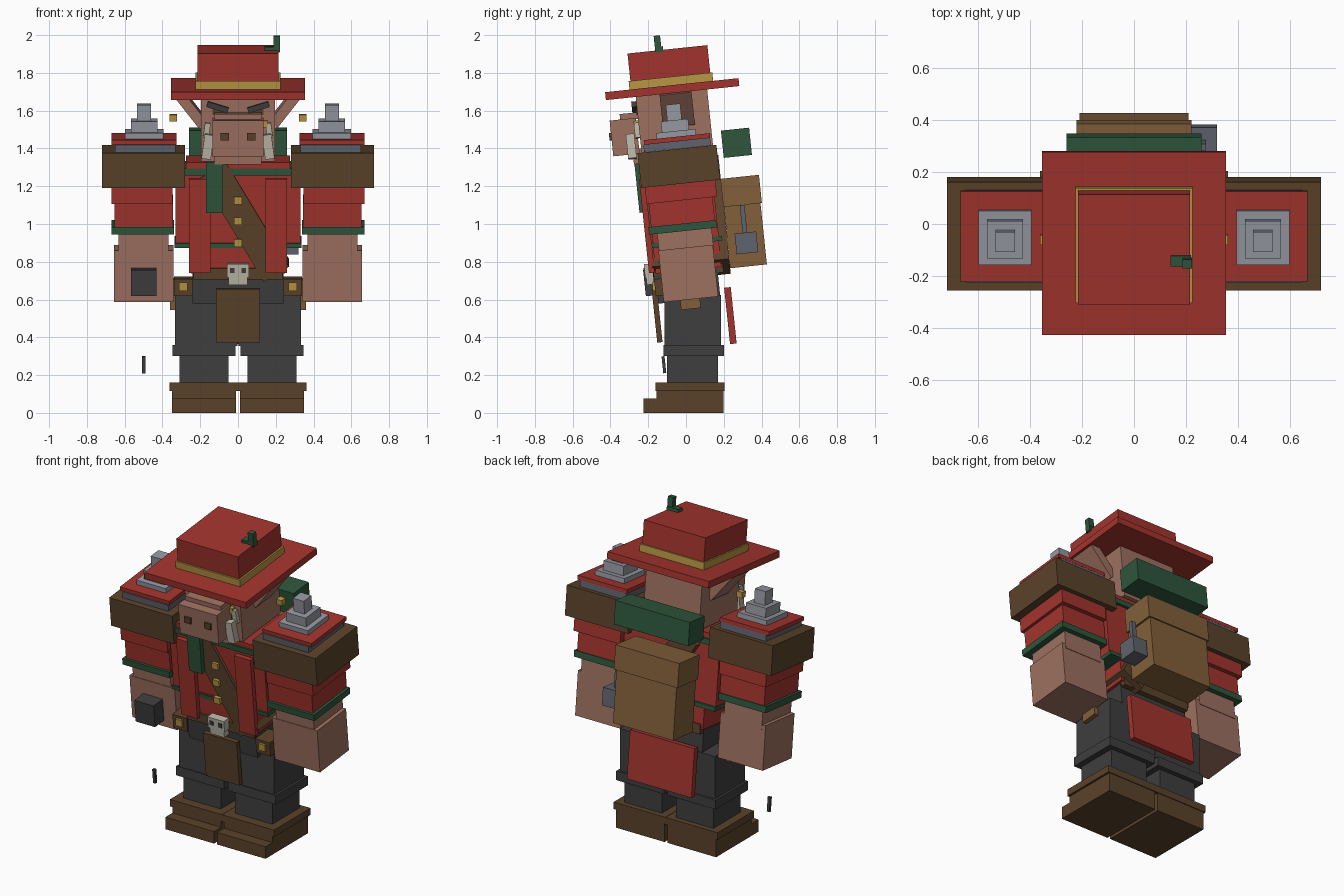
import bpy, bmesh, math
from mathutils import Matrix, Vector


def material(name, rgb):
    m = bpy.data.materials.new(name)
    lin = [((c / 255 + 0.055) / 1.055) ** 2.4 for c in rgb]
    m.diffuse_color = (*lin, 1)
    return m


RED = material("red cloth", (162, 52, 46))
BROWN = material("brown leather", (90, 66, 42))
GREEN = material("green cloth", (46, 86, 60))
SKIN = material("skin", (158, 113, 97))
DARK = material("charcoal", (62, 62, 62))
GOLD = material("gold", (184, 150, 68))
TAN = material("tan leather", (130, 96, 58))
STEEL = material("steel", (150, 152, 161))
IRON = material("dark iron", (96, 99, 110))
BONE = material("bone", (188, 182, 166))
LEAN = 6  # forward lean of the upper body, degrees


def box(name, mat, c, s, lean=LEAN, roll=0):
    """Box at centre c with size s, rolled about y then leaned forward about x."""
    rot = Matrix.Rotation(math.radians(lean), 4, 'X') @ Matrix.Rotation(math.radians(roll), 4, 'Y')
    bm = bmesh.new()
    bmesh.ops.create_cube(bm, size=1, matrix=Matrix.Diagonal((*s, 1)))
    me = bpy.data.meshes.new(name)
    bm.to_mesh(me)
    bm.free()
    me.materials.append(mat)
    ob = bpy.data.objects.new(name, me)
    ob.matrix_world = Matrix.Translation(Vector(c)) @ rot
    bpy.context.collection.objects.link(ob)


def pair(name, mat, c, s, lean=LEAN, roll=0):
    """Left and right copies mirrored over x = 0."""
    for side, k in (("right", 1), ("left", -1)):
        box(f"{name}_{side}", mat, (k * c[0], c[1], c[2]), s, lean, k * roll)


# Boots and legs (upright)
pair("boot", BROWN, (0.18, 0.022, 0.06), (0.34, 0.355, 0.12), 0)
pair("boot_toe", BROWN, (0.18, -0.18, 0.038), (0.34, 0.09, 0.076), 0)
pair("boot_cuff", BROWN, (0.182, 0.022, 0.138), (0.362, 0.365, 0.044), 0)
pair("shin", DARK, (0.18, 0.035, 0.23), (0.26, 0.27, 0.16), 0)
pair("knee_cuff", DARK, (0.18, 0.04, 0.33), (0.335, 0.32, 0.058), 0)
pair("thigh", DARK, (0.168, 0.035, 0.49), (0.33, 0.3, 0.27), 0)
box("pelvis", DARK, (0, 0.01, 0.67), (0.48, 0.33, 0.15))

# Torso
box("lower_torso", RED, (0, 0.005, 0.84), (0.5, 0.35, 0.17))
box("upper_torso", RED, (0, -0.02, 1.1), (0.66, 0.35, 0.38))
box("waist_trim", GREEN, (0, 0.005, 0.905), (0.67, 0.375, 0.025))
box("collar_trim", GREEN, (0, -0.04, 1.295), (0.64, 0.38, 0.035))
box("collar", RED, (0, -0.045, 1.325), (0.55, 0.36, 0.04))
box("belt", BROWN, (0, 0.012, 0.755), (0.47, 0.37, 0.06))
pair("lapel", RED, (0.203, -0.207, 0.99), (0.113, 0.03, 0.5))
box("bandolier", BROWN, (0.037, 0.0, 1.03), (0.155, 0.41, 0.645), LEAN, -31)
for i, (y, z) in enumerate(((-0.22, 1.125), (-0.21, 1.015), (-0.2, 0.9))):
    box(f"button_{i + 1}", GOLD, (0, y, z), (0.043, 0.025, 0.04))
box("scarf_tail", GREEN, (-0.125, -0.245, 1.195), (0.09, 0.03, 0.27))

# Hip gear
box("front_flap", BROWN, (0, -0.153, 0.515), (0.235, 0.028, 0.285))
box("coat_tail", RED, (0, 0.235, 0.515), (0.45, 0.035, 0.3))
box("skull_buckle", BONE, (0, -0.195, 0.755), (0.115, 0.05, 0.07))
box("skull_jaw", BONE, (0, -0.187, 0.702), (0.1, 0.045, 0.045))
pair("skull_eye", DARK, (0.03, -0.221, 0.754), (0.024, 0.008, 0.026))
pair("hip_pouch", BROWN, (0.29, -0.1, 0.67), (0.1, 0.13, 0.09))
pair("pouch_clasp", GOLD, (0.29, -0.17, 0.668), (0.045, 0.015, 0.045))
pair("side_pouch", TAN, (0.32, 0.018, 0.63), (0.08, 0.105, 0.16))

# Arms
pair("sleeve_upper", RED, (0.508, -0.03, 1.2), (0.325, 0.375, 0.15))
pair("sleeve_lower", RED, (0.498, -0.022, 1.06), (0.31, 0.34, 0.16))
pair("sleeve_cuff", GREEN, (0.505, -0.018, 0.982), (0.33, 0.36, 0.04))
pair("forearm", SKIN, (0.5, -0.003, 0.91), (0.265, 0.29, 0.13))
pair("hand", SKIN, (0.498, 0.012, 0.738), (0.315, 0.29, 0.275))
box("held_block", DARK, (-0.498, -0.175, 0.692), (0.135, 0.09, 0.14))
box("dropped_fuse", DARK, (-0.5, -0.117, 0.255), (0.018, 0.016, 0.09))

# Shoulder armour, stacked plates
pair("shoulder_pad", BROWN, (0.5, -0.038, 1.305), (0.44, 0.42, 0.185))
pair("shoulder_iron_plate", IRON, (0.49, -0.047, 1.418), (0.32, 0.355, 0.04))
pair("shoulder_red_plate", RED, (0.497, -0.047, 1.45), (0.345, 0.35, 0.025))
pair("shoulder_stud_base", STEEL, (0.497, -0.052, 1.475), (0.205, 0.21, 0.035))
pair("shoulder_stud_middle", STEEL, (0.497, -0.058, 1.52), (0.14, 0.145, 0.06))
pair("shoulder_stud_tip", STEEL, (0.497, -0.065, 1.592), (0.075, 0.077, 0.085))

# Head and face
box("head", SKIN, (0, -0.06, 1.53), (0.39, 0.38, 0.36))
box("jaw", SKIN, (0, -0.235, 1.36), (0.25, 0.09, 0.08))
box("snout", SKIN, (0, -0.325, 1.46), (0.27, 0.14, 0.19))
box("snout_bridge", SKIN, (0, -0.295, 1.57), (0.25, 0.11, 0.035))
pair("nostril", BROWN, (0.07, -0.399, 1.462), (0.044, 0.015, 0.04))
pair("eyebrow", DARK, (0.108, -0.272, 1.618), (0.115, 0.03, 0.03), LEAN, -17)
pair("eye", BROWN, (0.1, -0.258, 1.592), (0.07, 0.012, 0.03))
pair("tusk", BONE, (0.16, -0.29, 1.41), (0.05, 0.045, 0.13), LEAN, -8)
pair("tusk_tip", BONE, (0.165, -0.258, 1.495), (0.03, 0.03, 0.08), LEAN, -8)
box("tusk_ring", GOLD, (0.14, -0.262, 1.53), (0.03, 0.03, 0.035))
pair("ear", SKIN, (0.255, -0.048, 1.62), (0.055, 0.17, 0.22), LEAN, 38)
pair("earring", GOLD, (0.343, -0.06, 1.562), (0.038, 0.038, 0.036))

# Hat
box("hat_brim", RED, (0, -0.073, 1.714), (0.71, 0.71, 0.042))
box("hat_band", GOLD, (0, -0.08, 1.757), (0.45, 0.445, 0.045))
box("hat_crown", RED, (0, -0.09, 1.845), (0.43, 0.425, 0.16))
box("feather_base", GREEN, (0.18, -0.142, 1.924), (0.08, 0.042, 0.03))
box("feather", GREEN, (0.205, -0.15, 1.955), (0.036, 0.034, 0.085))

# Backpack, bedroll and hanging hammer
box("backpack", TAN, (0, 0.313, 0.95), (0.42, 0.195, 0.35))
box("backpack_lid", TAN, (0, 0.292, 1.175), (0.445, 0.205, 0.15))
box("bedroll", GREEN, (0, 0.267, 1.43), (0.52, 0.15, 0.145))
box("hammer_head", IRON, (0.27, 0.32, 0.9), (0.1, 0.115, 0.11))
box("hammer_handle", IRON, (0.262, 0.305, 1.02), (0.03, 0.025, 0.16))
